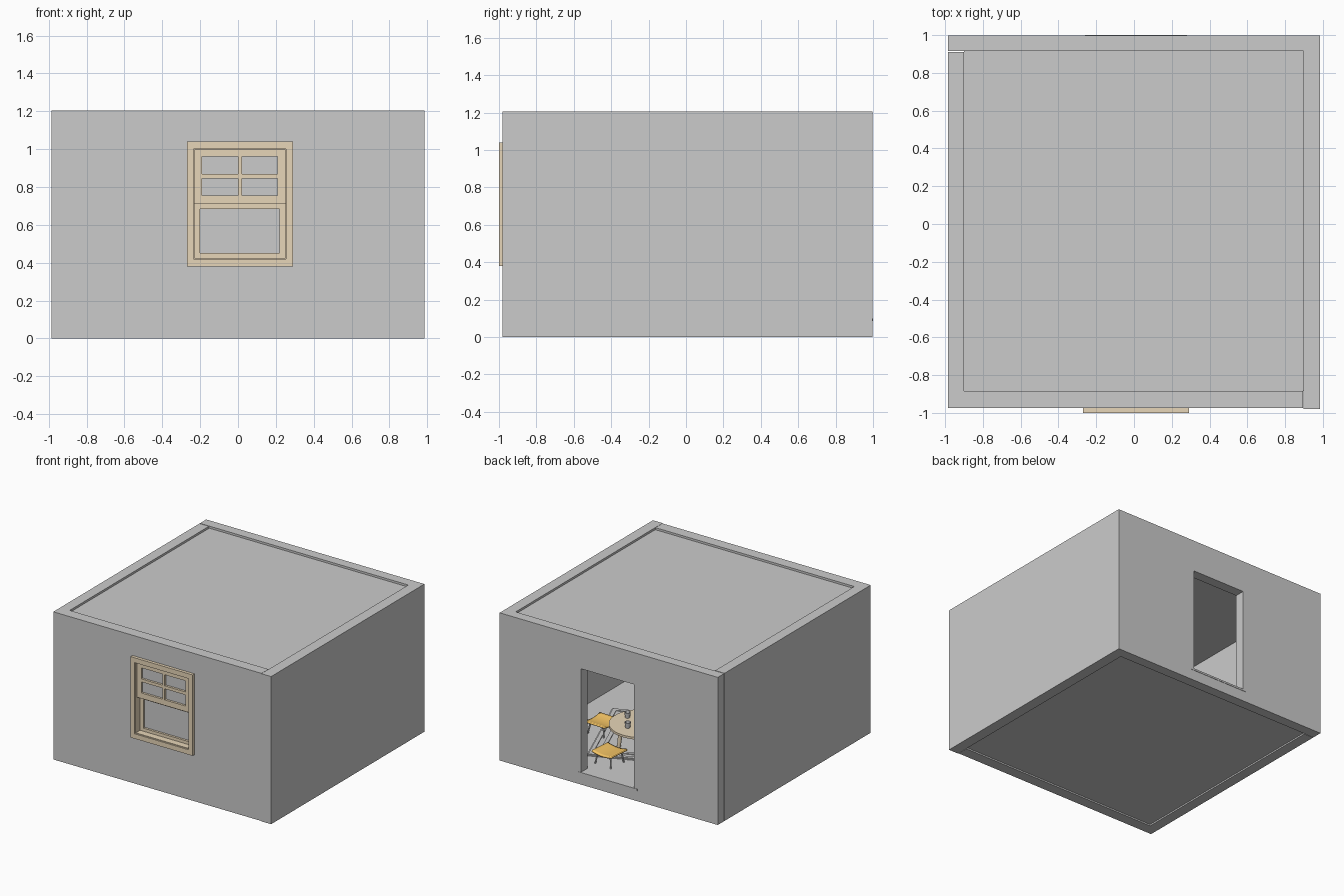
import bpy, bmesh, math
from mathutils import Matrix, Vector

if "Cube" in bpy.data.objects:
    bpy.data.objects.remove(bpy.data.objects["Cube"])


def material(name, rgb):
    m = bpy.data.materials.new(name)
    m.diffuse_color = (*rgb, 1)
    m.use_nodes = True
    m.node_tree.nodes["Principled BSDF"].inputs["Base Color"].default_value = m.diffuse_color
    return m


WOOD = material("wood", (0.80, 0.67, 0.48))
ORANGE = material("orange_fabric", (0.92, 0.56, 0.13))
DARK = material("dark_plaster", (0.68, 0.68, 0.68))


def make(name, bm, mat=None):
    me = bpy.data.meshes.new(name)
    bm.to_mesh(me)
    bm.free()
    ob = bpy.data.objects.new(name, me)
    bpy.context.collection.objects.link(ob)
    if mat:
        me.materials.append(mat)
    return ob


def add_box(bm, x0, x1, y0, y1, z0, z1):
    c = Vector(((x0 + x1) / 2, (y0 + y1) / 2, (z0 + z1) / 2))
    s = Matrix.Diagonal((x1 - x0, y1 - y0, z1 - z0, 1))
    bmesh.ops.create_cube(bm, size=1, matrix=Matrix.Translation(c) @ s)


def box(name, *dims, mat=None):
    bm = bmesh.new()
    add_box(bm, *dims)
    return make(name, bm, mat)


def plate(name, outer, holes, y0, y1, mat=None):
    """Upright slab in the xz plane with rectangular holes."""
    xs = sorted({v for r in [outer] + holes for v in r[:2]})
    zs = sorted({v for r in [outer] + holes for v in r[2:]})
    bm = bmesh.new()
    for a, b in zip(xs, xs[1:]):
        for c, d in zip(zs, zs[1:]):
            mx, mz = (a + b) / 2, (c + d) / 2
            if any(h[0] < mx < h[1] and h[2] < mz < h[3] for h in holes):
                continue
            bm.faces.new([bm.verts.new((x, y0, z)) for x, z in
                          ((a, c), (b, c), (b, d), (a, d))])
    bmesh.ops.remove_doubles(bm, verts=bm.verts, dist=1e-5)
    ext = bmesh.ops.extrude_face_region(bm, geom=bm.faces[:], use_keep_orig=True)
    moved = [g for g in ext["geom"] if isinstance(g, bmesh.types.BMVert)]
    bmesh.ops.translate(bm, verts=moved, vec=(0, y1 - y0, 0))
    bmesh.ops.recalc_face_normals(bm, faces=bm.faces)
    bmesh.ops.dissolve_limit(bm, angle_limit=0.01, verts=bm.verts, edges=bm.edges)
    return make(name, bm, mat)


def add_rod(bm, p, q, r1, r2, seg=16):
    p, q = Vector(p), Vector(q)
    d = q - p
    m = Matrix.Translation((p + q) / 2) @ d.to_track_quat('Z', 'Y').to_matrix().to_4x4()
    bmesh.ops.create_cone(bm, cap_ends=True, segments=seg, radius1=r1,
                          radius2=r2, depth=d.length, matrix=m)


def smooth(ob):
    bpy.ops.object.select_all(action='DESELECT')
    ob.select_set(True)
    bpy.context.view_layer.objects.active = ob
    bpy.ops.object.shade_smooth_by_angle(angle=math.radians(35))


# Room shell
H = 1.205
WIN = (-0.235, 0.255, 0.42, 1.0)
plate("front_wall", (-0.985, 0.895, 0, H), [WIN], -0.975, -0.885)
plate("back_wall", (-0.985, 0.985, 0, H), [(-0.23, 0.25, 0.10, 0.945)], 0.915, 0.997)
box("right_wall", 0.897, 0.985, -0.98, 0.915, 0, H)
box("left_wall", -0.985, -0.90, -0.885, 0.91, 0, H)
box("door_sill", -0.26, 0.28, 0.91, 1.0, 0.085, 0.10)
box("ceiling", -0.90, 0.897, -0.885, 0.915, 1.15, 1.188, mat=DARK)
box("subfloor", -0.90, 0.897, -0.885, 0.915, 0.012, 0.09, mat=DARK)
box("floor", -0.90, 0.897, -0.885, 0.915, 0.09, 0.10)

# Window: casing, sashes, glass
plate("window_casing", (-0.27, 0.29, 0.38, 1.04), [WIN], -1.0, -0.975, WOOD)
plate("window_lining", WIN, [(-0.23, 0.25, 0.425, 0.995)], -0.99, -0.885, WOOD)
panes = [(a, b, c, d) for a, b in ((-0.19, 0.0), (0.02, 0.21))
         for c, d in ((0.755, 0.845), (0.87, 0.96))]
plate("upper_sash", (-0.23, 0.25, 0.71, 0.995), panes, -0.975, -0.935, WOOD)
plate("lower_sash", (-0.23, 0.25, 0.425, 0.715), [(-0.20, 0.22, 0.45, 0.685)],
      -0.935, -0.895, WOOD)
box("upper_glass", -0.21, 0.23, -0.957, -0.953, 0.73, 0.98)
box("lower_glass", -0.21, 0.23, -0.917, -0.913, 0.44, 0.70)

# Rug with raised borders
CX, CY, FLOOR, TOP = 0.14, 0.36, 0.10, 0.285
bm = bmesh.new()
add_box(bm, -0.42, 0.42, -0.42, 0.42, 0, 0.006)
for r in (0.41, 0.34):
    for s in (-1, 1):
        e = sorted((s * r, s * (r - 0.03)))
        add_box(bm, -r, r, *e, 0.006, 0.012)
        add_box(bm, *e, -r + 0.03, r - 0.03, 0.006, 0.012)
rug = make("rug", bm)
rug.location = (0.15, 0.19, FLOOR)
rug.rotation_euler.z = math.radians(22)

# Round table
bm = bmesh.new()
add_rod(bm, (CX, CY, TOP - 0.018), (CX, CY, TOP), 0.25, 0.25, 48)
smooth(make("table_top", bm, WOOD))
bm = bmesh.new()
for i in range(4):
    a = math.radians(45 + 90 * i)
    u = Vector((math.cos(a), math.sin(a), 0))
    c = Vector((CX, CY, 0))
    add_rod(bm, c + u * 0.18 + Vector((0, 0, FLOOR)),
            c + u * 0.16 + Vector((0, 0, TOP - 0.018)), 0.014, 0.018)
smooth(make("table_legs", bm, WOOD))

# Cups: lathed walls with a hollow inside
profile = [(0, 0), (0.018, 0), (0.024, 0.045), (0.020, 0.045), (0.015, 0.006), (0, 0.006)]
for n, (dx, dy) in enumerate(((0.152, -0.023), (0.05, 0.12))):
    bm = bmesh.new()
    vs = [bm.verts.new((r, 0, z)) for r, z in profile]
    es = [bm.edges.new(p) for p in zip(vs, vs[1:])]
    bmesh.ops.spin(bm, geom=vs + es, cent=(0, 0, 0), axis=(0, 0, 1),
                   angle=math.tau, steps=20)
    bmesh.ops.remove_doubles(bm, verts=bm.verts, dist=1e-5)
    bmesh.ops.recalc_face_normals(bm, faces=bm.faces)
    cup = make(f"cup_{n + 1}", bm)
    cup.location = (CX + dx, CY + dy, TOP)
    smooth(cup)

# Four stools around the table with curved seats
for n in range(4):
    a = math.radians(-3 + 88 * n)
    place = Matrix.Translation((CX + 0.38 * math.cos(a), CY + 0.38 * math.sin(a), FLOOR)) \
        @ Matrix.Rotation(a, 4, 'Z')
    bm = bmesh.new()
    bmesh.ops.create_grid(bm, x_segments=10, y_segments=10, size=0.092)
    for v in bm.verts:
        v.co.z = 0.095 + 1.6 * v.co.y ** 2
    seat = make(f"stool_seat_{n + 1}", bm, ORANGE)
    seat.matrix_world = place
    sol = seat.modifiers.new("thickness", 'SOLIDIFY')
    sol.thickness = 0.014
    smooth(seat)
    bm = bmesh.new()
    for sx in (-1, 1):
        for sy in (-1, 1):
            add_rod(bm, (sx * 0.075, sy * 0.075, 0), (sx * 0.06, sy * 0.06, 0.094),
                    0.006, 0.007, 10)
    legs = make(f"stool_legs_{n + 1}", bm)
    legs.matrix_world = place
    smooth(legs)
